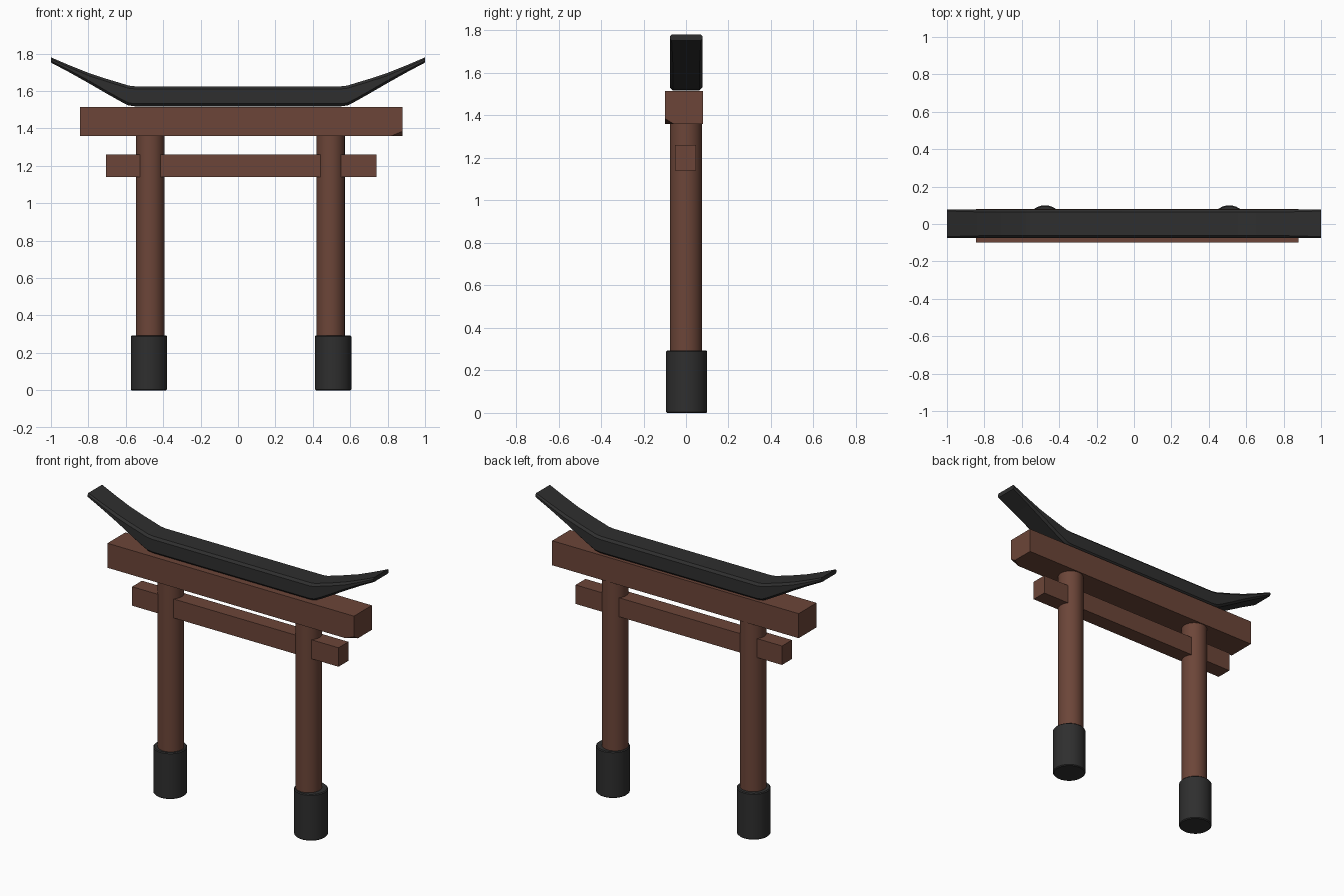
import bpy, bmesh, math
from mathutils import Vector

if "Cube" in bpy.data.objects:
    bpy.data.objects.remove(bpy.data.objects["Cube"])


def material(name, col):
    m = bpy.data.materials.new(name)
    m.diffuse_color = (*col, 1)
    m.use_nodes = True
    m.node_tree.nodes["Principled BSDF"].inputs["Base Color"].default_value = m.diffuse_color
    return m


RED = material("red brown wood", (0.15, 0.060, 0.040))
BLACK = material("black", (0.028, 0.028, 0.028))


def finish(name, bm, mat, smooth=None):
    bmesh.ops.recalc_face_normals(bm, faces=bm.faces)
    me = bpy.data.meshes.new(name)
    bm.to_mesh(me)
    bm.free()
    ob = bpy.data.objects.new(name, me)
    bpy.context.collection.objects.link(ob)
    me.materials.append(mat)
    if smooth:
        bpy.ops.object.select_all(action='DESELECT')
        ob.select_set(True)
        bpy.context.view_layer.objects.active = ob
        bpy.ops.object.shade_smooth_by_angle(angle=math.radians(smooth))
    return ob


def cylinder(name, x, y, r, z0, z1, mat, bevel=0.0):
    bm = bmesh.new()
    bmesh.ops.create_cone(bm, cap_ends=True, segments=32, radius1=r, radius2=r, depth=z1 - z0)
    bmesh.ops.translate(bm, verts=bm.verts, vec=(x, y, (z0 + z1) / 2))
    if bevel:
        rims = [e for e in bm.edges if abs(e.verts[0].co.z - e.verts[1].co.z) < 1e-4]
        bmesh.ops.bevel(bm, geom=rims, offset=bevel, segments=1, affect='EDGES')
    return finish(name, bm, mat, 30)


def beam(name, lo, hi, mat, chips):
    """Box with a few corners chipped off; a chip is (corner, x, y, z cut)."""
    bm = bmesh.new()
    bmesh.ops.create_cube(bm, size=1)
    lo, hi = Vector(lo), Vector(hi)
    for v in bm.verts:
        v.co = Vector([(lo[i] + hi[i]) / 2 + v.co[i] * (hi[i] - lo[i]) for i in range(3)])
    for sign, cut in chips:
        c = Vector([hi[i] if sign[i] > 0 else lo[i] for i in range(3)])
        n = Vector([sign[i] / cut[i] for i in range(3)])
        p = c - Vector((sign[0] * cut[0], 0, 0))
        r = bmesh.ops.bisect_plane(bm, geom=bm.verts[:] + bm.edges[:] + bm.faces[:],
                                   plane_co=p, plane_no=n.normalized(), clear_outer=True)
        edges = [e for e in r['geom_cut'] if isinstance(e, bmesh.types.BMEdge)]
        bmesh.ops.holes_fill(bm, edges=edges)
    return finish(name, bm, mat)


# Two posts with black foot sleeves
for side, px, fx in (("left", -0.47, -0.476), ("right", 0.495, 0.509)):
    cylinder(side + "_post", px, 0, 0.076, 0.2, 1.40, RED)
    cylinder(side + "_post_foot", fx, 0.003, 0.097, 0, 0.293, BLACK, 0.005)

# Upper lintel and lower tie beam
beam("upper_lintel", (-0.845, -0.098, 1.36), (0.88, 0.081, 1.515), RED,
     [((1, -1, -1), (0.06, 0.04, 0.025))])
beam("tie_beam", (-0.705, -0.052, 1.14), (0.74, 0.047, 1.26), RED, [])

# Upswept roof beam: chamfered cross-sections along a side profile (x, bottom, top)
half = [(0.55, 1.518, 1.625), (0.585, 1.523, 1.629), (0.62, 1.540, 1.640),
        (0.70, 1.585, 1.664), (0.80, 1.643, 1.697), (0.90, 1.699, 1.737), (1.0, 1.752, 1.78)]
stations = [(-x, b, t) for x, b, t in reversed(half)] + half
bm = bmesh.new()
y0, y1 = -0.076, 0.078
rings = []
for x, b, t in stations:
    c = min(0.014, (t - b) * 0.3)
    section = [(y0 + c, b), (y1 - c, b), (y1, b + c), (y1, t - c),
               (y1 - c, t), (y0 + c, t), (y0, t - c), (y0, b + c)]
    rings.append([bm.verts.new((x, y, z)) for y, z in section])
for a, b in zip(rings, rings[1:]):
    for i in range(8):
        j = (i + 1) % 8
        bm.faces.new((a[i], a[j], b[j], b[i]))
bm.faces.new(rings[0])
bm.faces.new(rings[-1])
finish("roof_beam", bm, BLACK, 30)
